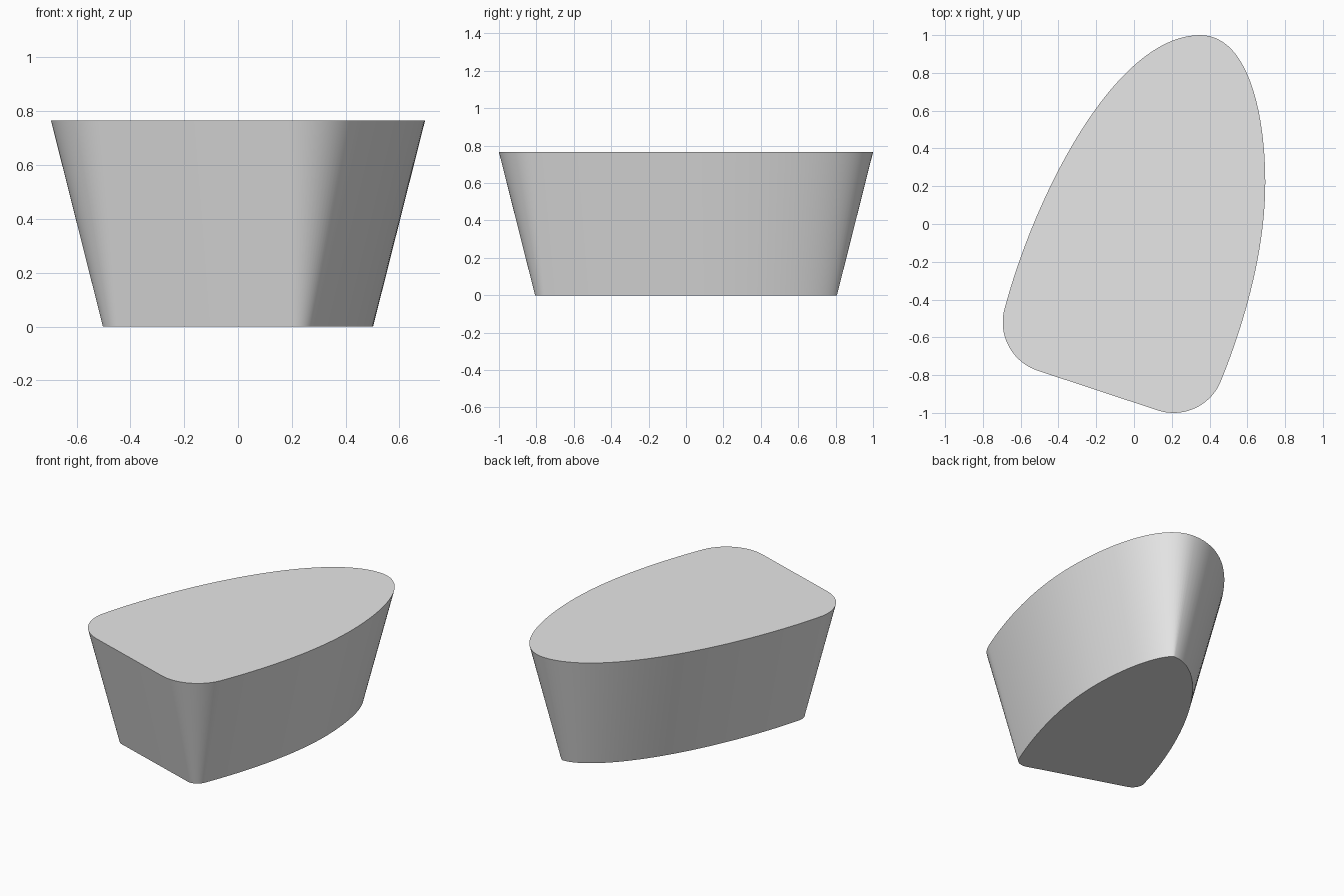
import bpy
import bmesh
from math import cos, sin, radians
from mathutils import Vector

HEIGHT = 0.765
TAPER = 0.193      # inward offset of the base outline
CORNER = 0.27      # radius of the two front corners

if "Cube" in bpy.data.objects:
    bpy.data.objects.remove(bpy.data.objects["Cube"])


def arc(center, start, end, steps):
    """Points and outward normals along a round corner."""
    result = []
    for i in range(steps + 1):
        a = radians(start + (end - start) * i / steps)
        n = Vector((cos(a), sin(a)))
        result.append((Vector(center) + n * CORNER, n))
    return result


def bezier(points, steps):
    """Points and outward normals along a curve, without its two ends."""
    a, b, c, d = (Vector(p) for p in points)
    result = []
    for i in range(1, steps):
        t = i / steps
        s = 1 - t
        p = a * s**3 + b * 3 * s * s * t + c * 3 * s * t * t + d * t**3
        v = (b - a) * s * s + (c - b) * 2 * s * t + (d - c) * t * t
        result.append((p, Vector((v.y, -v.x)).normalized()))
    return result


# Outline of the top, counterclockwise from the left front corner
left_corner = arc((-0.425, -0.52), 165, 252, 20)
right_corner = arc((0.21, -0.73), 252, 338, 20)
flank_start, flank_normal = right_corner[-1]
flank_dir = Vector((-flank_normal.y, flank_normal.x))
back_start, back_normal = left_corner[0]
back_dir = Vector((back_normal.y, -back_normal.x))
side, tip = Vector((0.695, 0.22)), Vector((0.35, 1.0))

outline = left_corner + right_corner
outline += bezier((flank_start, flank_start + flank_dir * 0.35,
                   side - Vector((0, 0.35)), side), 24)
outline.append((side, Vector((1, 0))))
outline += bezier((side, side + Vector((0, 0.35)),
                   tip + Vector((0.26, 0)), tip), 28)
outline.append((tip, Vector((0, 1))))
outline += bezier((tip, tip - Vector((0.44, 0)),
                   back_start + back_dir * 0.65, back_start), 36)

# Tapered body: wide top, base offset inward by an even amount
bm = bmesh.new()
top = [bm.verts.new((p.x, p.y, HEIGHT)) for p, n in outline]
base = []
for p, n in outline:
    q = p - n * TAPER
    base.append(bm.verts.new((q.x, q.y, 0)))
bm.faces.new(top)
bm.faces.new(base[::-1])
for i in range(len(outline)):
    j = (i + 1) % len(outline)
    bm.faces.new((base[i], base[j], top[j], top[i]))

mesh = bpy.data.meshes.new("tapered_body")
bm.to_mesh(mesh)
bm.free()
body = bpy.data.objects.new("tapered_body", mesh)
bpy.context.collection.objects.link(body)

# Plain light grey
grey = bpy.data.materials.new("light_grey")
grey.use_nodes = True
grey.diffuse_color = (0.8, 0.8, 0.8, 1)
grey.node_tree.nodes["Principled BSDF"].inputs["Base Color"].default_value = (0.8, 0.8, 0.8, 1)
mesh.materials.append(grey)

# Smooth wall with crisp rims
bpy.ops.object.select_all(action='DESELECT')
body.select_set(True)
bpy.context.view_layer.objects.active = body
bpy.ops.object.shade_smooth_by_angle(angle=radians(30))
